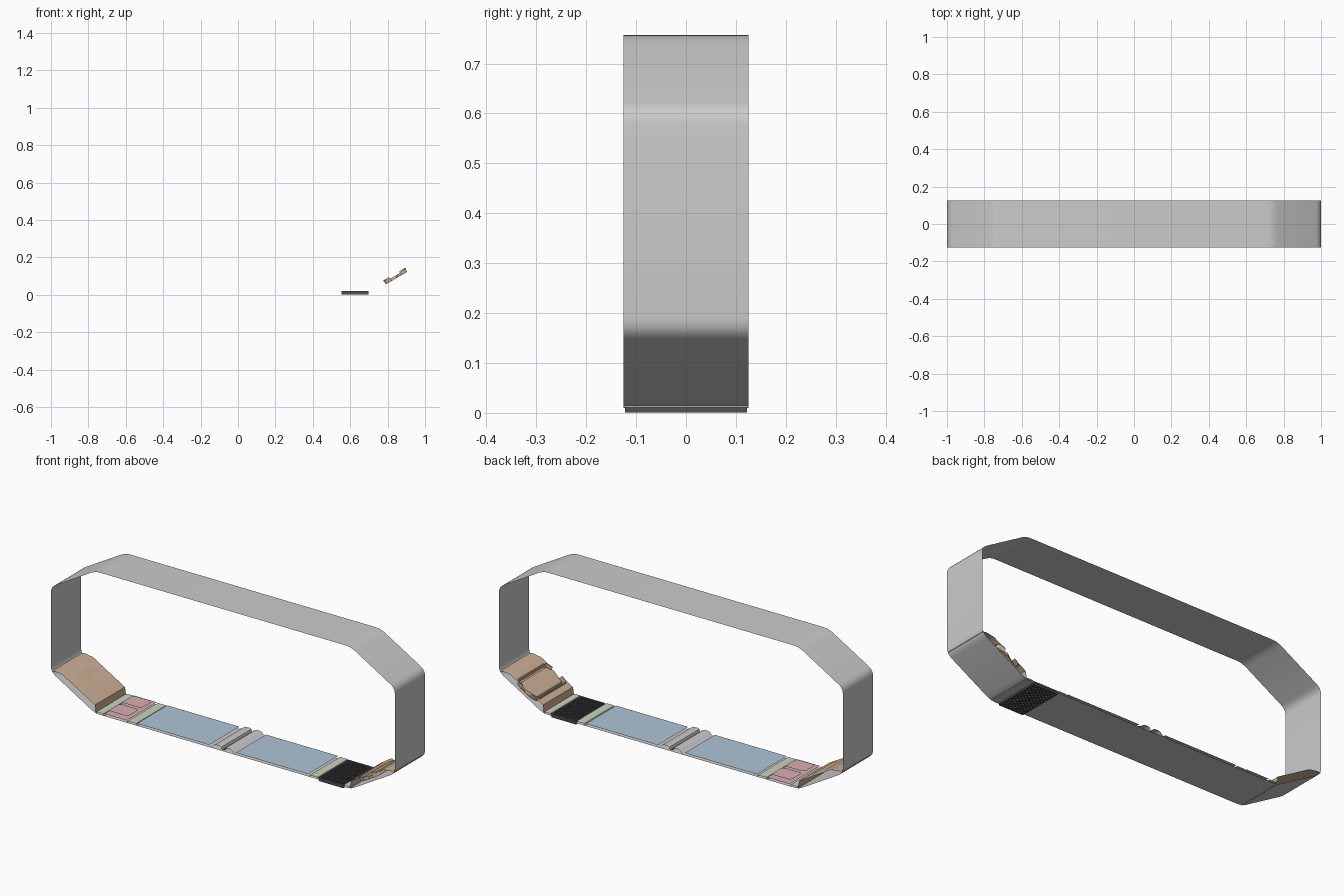
import bpy, bmesh, math
from mathutils import Matrix, Vector

if "Cube" in bpy.data.objects:
    bpy.data.objects.remove(bpy.data.objects["Cube"])

W = 0.125                      # half width of the whole band
A = math.radians(30)           # slope of the corner panels


def material(name, rgb):
    m = bpy.data.materials.new(name)
    m.diffuse_color = (*rgb, 1)
    m.use_nodes = True
    m.node_tree.nodes["Principled BSDF"].inputs["Base Color"].default_value = m.diffuse_color
    return m


TAN = material("tan", (0.60, 0.43, 0.30))
BLUE = material("blue", (0.42, 0.56, 0.68))
GREEN = material("green", (0.58, 0.66, 0.50))
PINK = material("pink", (0.68, 0.42, 0.44))
DARK = material("dark", (0.08, 0.08, 0.08))


def finish(name, bm, mat=None, matrix=None):
    mesh = bpy.data.meshes.new(name)
    bm.to_mesh(mesh)
    bm.free()
    ob = bpy.data.objects.new(name, mesh)
    bpy.context.collection.objects.link(ob)
    if matrix:
        ob.matrix_world = matrix
    if mat:
        mesh.materials.append(mat)
    bpy.ops.object.select_all(action='DESELECT')
    ob.select_set(True)
    bpy.context.view_layer.objects.active = ob
    bpy.ops.object.shade_smooth_by_angle(angle=math.radians(25))
    return ob


def fillet(pts, r, n=4):
    """Round every corner of a closed profile."""
    out = []
    pts = [Vector(p) for p in pts]
    for i, p in enumerate(pts):
        a = p + (pts[i - 1] - p).normalized() * r
        b = p + (pts[(i + 1) % len(pts)] - p).normalized() * r
        for k in range(n + 1):
            t = k / n
            out.append(a * (1 - t) ** 2 + p * 2 * t * (1 - t) + b * t * t)
    return out


def sheet(profile, closed=False):
    """Thin sheet: an xz profile swept across the width."""
    bm = bmesh.new()
    rows = [[bm.verts.new((x, y, z)) for y in (-W, W)] for x, z in profile]
    pairs = list(zip(rows, rows[1:] + rows[:1]))
    for a, b in pairs if closed else pairs[:-1]:
        bm.faces.new((a[0], b[0], b[1], a[1]))
    bm.faces.ensure_lookup_table()
    return bm


def pad(name, lx, ly, r, steps, mat, matrix):
    """Rounded rectangle built up with (inset, height) steps."""
    bm = bmesh.new()
    corners = [(-lx, -ly), (lx, -ly), (lx, ly), (-lx, ly)]
    outline = fillet([(x / 2, y / 2) for x, y in corners], r) if r else corners
    if not r:
        outline = [(x / 2, y / 2) for x, y in corners]
    f = bm.faces.new([bm.verts.new((p[0], p[1], 0)) for p in outline])
    f.normal_update()
    for inset, h in steps:
        bmesh.ops.inset_region(bm, faces=[f], thickness=inset, depth=0, use_even_offset=True)
        bmesh.ops.translate(bm, verts=f.verts, vec=(0, 0, h))
    return finish(name, bm, mat, matrix)


def slope_frame(side, u, h):
    """Placement on the lower corner panel, u along it and h above it."""
    x = 0.74 + u * math.cos(A) - h * math.sin(A)
    z = 0.01 + u * math.sin(A) + h * math.cos(A)
    return Matrix.Translation((side * x, 0, z)) @ Matrix.Rotation(-side * A, 4, 'Y')


# Outer band
half = [(0.742, 0.01), (1, 0.16), (1, 0.607), (0.742, 0.757)]
ring = half + [(-x, z) for x, z in reversed(half)]
finish("outer_band", sheet(fillet(ring, 0.03), True))

# Raised corner covers
cover = [(0.997, 0.165), (0.975, 0.168), (0.93, 0.16), (0.745, 0.053), (0.738, 0.011)]
finish("left_corner_cover", sheet([(-x, z) for x, z in cover]), TAN)

# Right corner cover with a sunken rounded tray
bm = sheet(cover)
f = bm.faces[2]
bm.normal_update()
if f.normal.z < 0:
    bmesh.ops.reverse_faces(bm, faces=bm.faces[:])
bmesh.ops.inset_region(bm, faces=[f], thickness=0.034)
centre = f.calc_center_median()
bmesh.ops.bevel(bm, geom=f.verts[:], offset=0.02, segments=3, profile=0.5, affect='VERTICES')
bm.normal_update()
f = min(bm.faces, key=lambda q: (q.calc_center_median() - centre).length)
for inset, depth in ((0.003, 0.004), (0.003, 0), (0.002, -0.024), (0.008, 0), (0.005, 0.014)):
    n = f.normal.copy()
    bmesh.ops.inset_region(bm, faces=[f], thickness=inset, use_even_offset=True)
    bmesh.ops.translate(bm, verts=f.verts, vec=n * depth)
    f.normal_update()
finish("right_corner_cover", bm, TAN)

# Slots on the left cover
for i, u in enumerate((0.095, 0.185)):
    at = slope_frame(-1, u, 0.034)
    pad(f"slot_rim_{i}", 0.046, 0.17, 0.015,
        [(0.002, 0.007), (0.005, 0), (0.002, -0.005)], TAN, at)

# Floor end strips and the pink panel with two cushions
for name, x0, x1 in (("left_outer", -0.742, -0.69), ("left_inner", -0.56, -0.5),
                     ("right_inner", 0.5, 0.556), ("right_outer", 0.696, 0.742)):
    finish(name + "_strip", sheet([(x0, 0.011), (x0 + 0.006, 0.02),
                                   (x1 - 0.006, 0.02), (x1, 0.011)]), GREEN)
pad("pink_base", 0.13, 2 * W, 0, [(0.004, 0.011)], PINK, Matrix.Translation((-0.625, 0, 0.011)))
for i, y in enumerate((-0.056, 0.056)):
    pad(f"cushion_{i}", 0.115, 0.095, 0.02,
        [(0.003, 0.004), (0.01, 0), (0.006, 0.01), (0.008, 0), (0.003, -0.003)],
        PINK, Matrix.Translation((-0.625, y, 0.022)))

# Blue floor plates
for side, x in (("left", -0.29), ("right", 0.285)):
    pad(side + "_floor_plate", 0.42, 2 * W, 0, [(0.014, 0.011)], BLUE,
        Matrix.Translation((x, 0, 0.011)))

# Central double ridge
ridge = [(0.08, 0.011), (0.065, 0.016), (0.05, 0.029), (0.042, 0.032),
         (0.018, 0.032), (0.01, 0.028), (0.006, 0.016)]
finish("centre_ridge", sheet([(-x, z) for x, z in ridge] + ridge[::-1]))

# Grating: diagonal bars clipped to a rectangle, inside a frame
bm = bmesh.new()
X0, X1, Y1, T = 0.556, 0.696, 0.12, 0.0022


def bar(p, q):
    p, q = Vector((*p, 0.01)), Vector((*q, 0.01))
    d = q - p
    m = (Matrix.Translation((p + q) / 2) @ Matrix.Rotation(math.atan2(d.y, d.x), 4, 'Z')
         @ Matrix.Diagonal((d.length, 2 * T, 0.019, 1)))
    bmesh.ops.create_cube(bm, size=1, matrix=m)


slope = 0.75
for s in (-1, 1):
    c = -Y1 - slope * (X1 - X0) + 0.012
    while c < Y1:
        ya = max(c, -Y1)
        yb = min(c + slope * (X1 - X0), Y1)
        if yb - ya > 0.006:
            bar((X0 + (ya - c) / slope, s * ya), (X0 + (yb - c) / slope, s * yb))
        c += 0.0185
for x in (X0, X1):
    bar((x, -Y1), (x, Y1))
for y in (-Y1, Y1):
    bar((X0, y), (X1, y))
bmesh.ops.translate(bm, verts=bm.verts, vec=(0, 0, 0.0005))
finish("floor_grating", bm, DARK)
